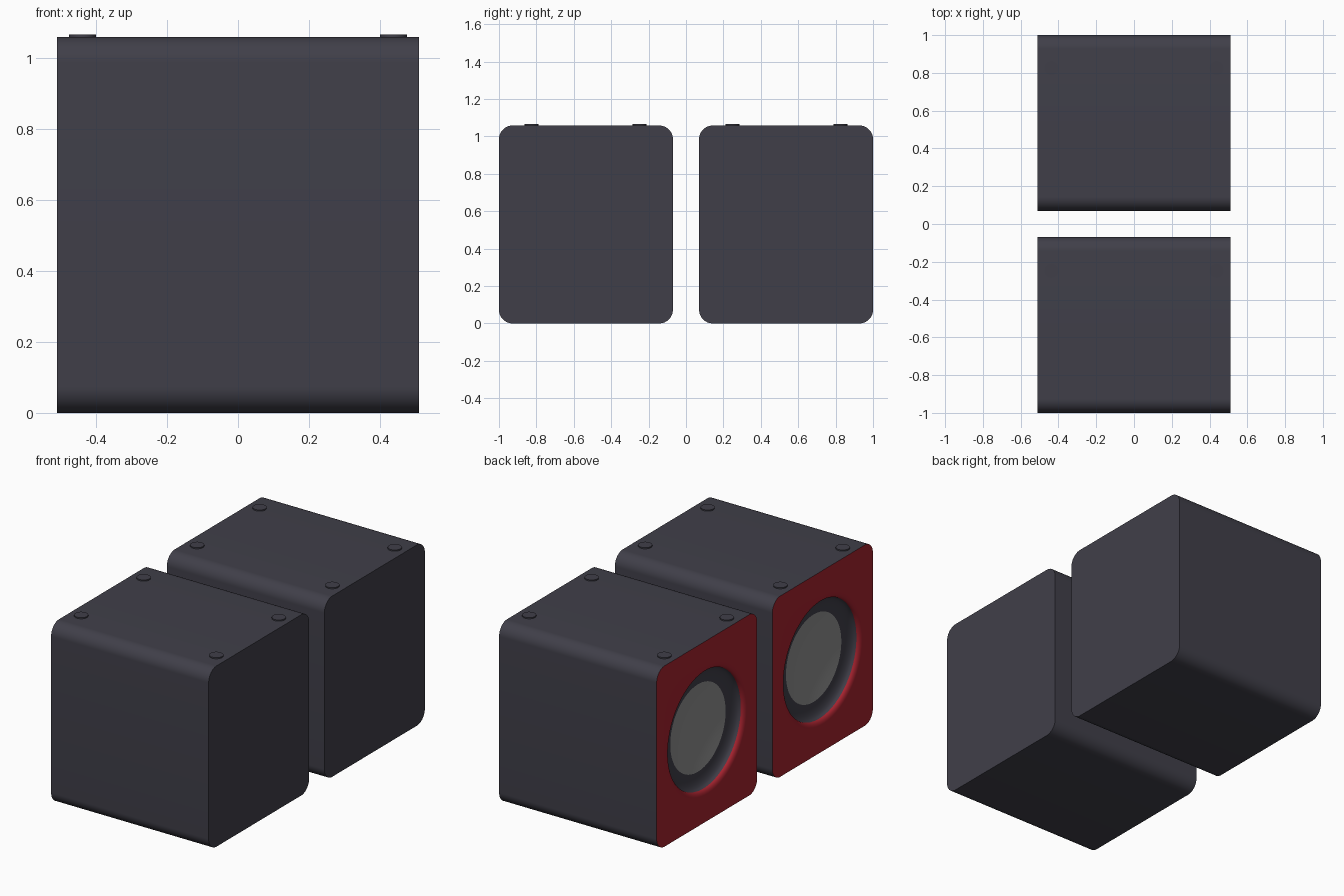
import bpy, bmesh, math

if "Cube" in bpy.data.objects:
    bpy.data.objects.remove(bpy.data.objects["Cube"])

def srgb(*c):
    return [((v / 255 + 0.055) / 1.055) ** 2.4 for v in c] + [1]

def material(name, *c):
    m = bpy.data.materials.new(name)
    m.diffuse_color = srgb(*c)
    m.use_nodes = True
    m.node_tree.nodes["Principled BSDF"].inputs["Base Color"].default_value = m.diffuse_color
    return m

DARK = material("charcoal", 64, 63, 73)
RED = material("deep red", 165, 34, 46)
GREY = material("cone grey", 144, 144, 144)

X, Y0, Y1, TOP, R = 0.51, 0.07, 1.0, 1.058, 0.073
CY, CZ = (Y0 + Y1) / 2, TOP / 2
K = 16            # points per rounded corner
N = 4 * K

def rounded_rect(x):
    pts = []
    for q in range(4):
        sy, sz = [(1, 1), (-1, 1), (-1, -1), (1, -1)][q]
        for i in range(K):
            a = math.pi / 2 * (q + i / (K - 1))
            pts.append((x, sy * ((Y1 - Y0) / 2 - R) + R * math.cos(a),
                        sz * (TOP / 2 - R) + R * math.sin(a)))
    return pts

def circle(x, r):
    return [(x, r * math.cos(a), r * math.sin(a))
            for a in (2 * math.pi * (i + 0.5) / N for i in range(N))]

def loft(name, loops, mat, side, cap=False):
    """Skin a row of loops; optionally close the last one."""
    bm = bmesh.new()
    rows = [[bm.verts.new((x, side * CY + y, CZ + z)) for x, y, z in l] for l in loops]
    for a, b in zip(rows, rows[1:]):
        for i in range(N):
            j = (i + 1) % N
            bm.faces.new((a[i], b[i], b[j], a[j]))
    if cap:
        bm.faces.new(rows[-1])
    finish(name, bm, mat)

def finish(name, bm, mat):
    me = bpy.data.meshes.new(name)
    bm.to_mesh(me)
    bm.free()
    me.materials.append(mat)
    ob = bpy.data.objects.new(name, me)
    bpy.context.collection.objects.link(ob)
    bpy.ops.object.select_all(action='DESELECT')
    ob.select_set(True)
    bpy.context.view_layer.objects.active = ob
    bpy.ops.object.shade_smooth_by_angle(angle=math.radians(30))

for side, tag in ((1, "left"), (-1, "right")):
    # cabinet shell, open towards the red panel
    loft(f"{tag}_cabinet", [rounded_rect(-X), rounded_rect(X)], DARK, side, cap=True)

    # red panel with a rounded opening rolling inwards
    lip = [circle(-X + 0.022 * (1 - math.cos(a)), 0.378 - 0.034 * math.sin(a))
           for a in (math.pi / 2 * i / 6 for i in range(7))]
    loft(f"{tag}_front_panel", [rounded_rect(-X)] + lip, RED, side)

    # dark concave surround
    ring = [circle(-X + 0.022 + 0.036 * math.sin(a), 0.256 + 0.088 * math.cos(a))
            for a in (math.pi / 2 * i / 6 for i in range(7))]
    loft(f"{tag}_surround", ring, DARK, side)

    # shallow grey speaker cone
    cone = [circle(-X + 0.058 + 0.025 * (1 - (r / 0.256) ** 2), r)
            for r in (0.256, 0.21, 0.16, 0.11, 0.06, 0.02)]
    loft(f"{tag}_speaker_cone", cone, GREY, side, cap=True)

    # four round pads on top
    bm = bmesh.new()
    for x in (-0.4375, 0.4375):
        for y in (0.2475, 0.825):
            g = bmesh.ops.create_cone(bm, cap_ends=True, segments=32, radius1=0.0375,
                                      radius2=0.0375, depth=0.015)
            bmesh.ops.translate(bm, verts=g["verts"], vec=(x, side * y, 1.0575))
    finish(f"{tag}_pads", bm, DARK)
